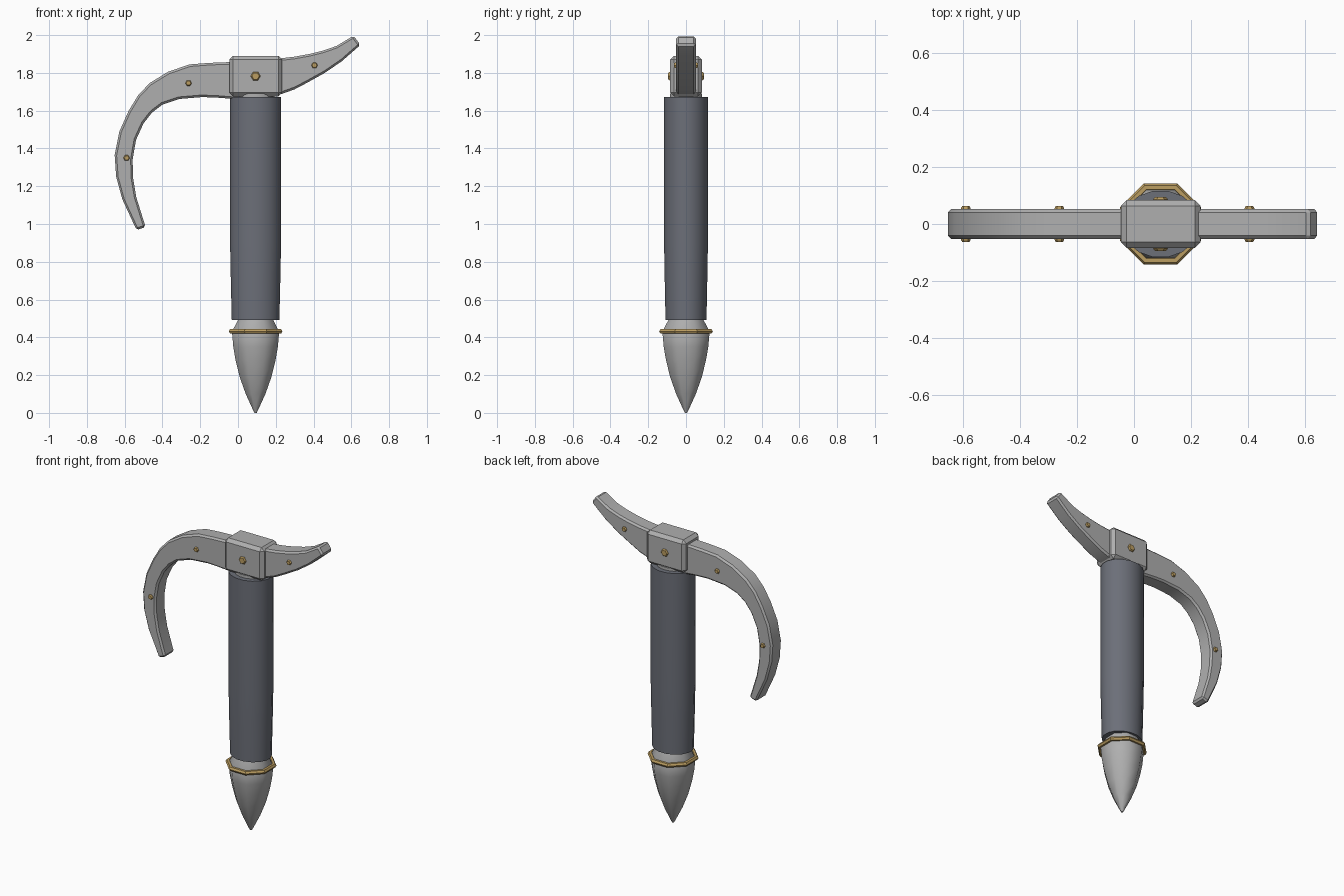
import bpy, bmesh, math
from math import cos, sin, pi, radians

if "Cube" in bpy.data.objects:
    bpy.data.objects.remove(bpy.data.objects["Cube"])

AXIS_X = 0.093


def material(name, rgb):
    m = bpy.data.materials.new(name)
    m.use_nodes = True
    m.diffuse_color = (*rgb, 1)
    m.node_tree.nodes["Principled BSDF"].inputs["Base Color"].default_value = (*rgb, 1)
    return m


steel = material("steel grey", (0.43, 0.43, 0.43))
wrap = material("dark slate", (0.15, 0.16, 0.19))
brass = material("brass", (0.5, 0.34, 0.12))


def finish(name, bm, mat, smooth=None, bevel=0):
    bmesh.ops.recalc_face_normals(bm, faces=bm.faces)
    mesh = bpy.data.meshes.new(name)
    bm.to_mesh(mesh)
    bm.free()
    obj = bpy.data.objects.new(name, mesh)
    bpy.context.collection.objects.link(obj)
    mesh.materials.append(mat)
    bpy.ops.object.select_all(action="DESELECT")
    obj.select_set(True)
    bpy.context.view_layer.objects.active = obj
    if bevel:
        mod = obj.modifiers.new("Chamfer", "BEVEL")
        mod.width, mod.segments = bevel, 1
        mod.limit_method, mod.angle_limit = "ANGLE", radians(40)
        bpy.ops.object.modifier_apply(modifier=mod.name)
    if smooth:
        bpy.ops.object.shade_smooth_by_angle(angle=radians(smooth))
    return obj


def lathe(name, profile, sides, mat, depth=1.0, closed=False, smooth=50):
    """Turn (radius, height) points around the shaft axis."""
    bm = bmesh.new()
    rings = []
    for r, z in profile:
        angles = [(i + 0.5) * 2 * pi / sides for i in range(sides)]
        rr = r / cos(pi / sides)
        rings.append([bm.verts.new((AXIS_X + rr * cos(a), rr * depth * sin(a), z)) for a in angles])
    pairs = list(zip(rings, rings[1:]))
    if closed:
        pairs.append((rings[-1], rings[0]))
    else:
        bm.faces.new(rings[0])
        bm.faces.new(rings[-1])
    for a, b in pairs:
        for i in range(sides):
            j = (i + 1) % sides
            bm.faces.new((a[i], a[j], b[j], b[i]))
    return finish(name, bm, mat, smooth)


def arm(name, upper, lower, half=0.052):
    """Flat curved bar between two edge curves, chamfered all round."""
    bm = bmesh.new()
    rows = []
    for (xa, za), (xb, zb) in zip(upper, lower):
        rows.append([bm.verts.new(p) for p in
                     ((xa, -half, za), (xa, half, za), (xb, half, zb), (xb, -half, zb))])
    bm.faces.new(rows[0])
    bm.faces.new(rows[-1])
    for a, b in zip(rows, rows[1:]):
        for i in range(4):
            j = (i + 1) % 4
            bm.faces.new((a[i], a[j], b[j], b[i]))
    return finish(name, bm, steel, 30, 0.011)


def bolts(name, x, z, radius, reach):
    """Hexagonal bolt passing through, with a head on both sides."""
    bm = bmesh.new()
    rings = []
    for y, s in ((-reach, 0.75), (0.008 - reach, 1), (reach - 0.008, 1), (reach, 0.75)):
        rings.append([bm.verts.new((x + s * radius * cos(i * pi / 3), y, z + s * radius * sin(i * pi / 3)))
                      for i in range(6)])
    bm.faces.new(rings[0])
    bm.faces.new(rings[-1])
    for a, b in zip(rings, rings[1:]):
        for i in range(6):
            j = (i + 1) % 6
            bm.faces.new((a[i], a[j], b[j], b[i]))
    finish(name, bm, brass)


# Spike, ring and shaft
lathe("spike", [(0.006, 0), (0.018, 0.025), (0.052, 0.1), (0.084, 0.19), (0.106, 0.28),
                (0.118, 0.35), (0.125, 0.43), (0.094, 0.49), (0.09, 0.52)], 8, steel)
lathe("spike_ring", [(0.128 + 0.014 * cos(i * pi / 3), 0.432 + 0.014 * sin(i * pi / 3))
                     for i in range(6)], 8, brass, closed=True, smooth=None)
lathe("shaft", [(0.126, 0.492), (0.131, 0.7), (0.135, 0.9), (0.135, 1.672)], 16, wrap, depth=0.86)
lathe("shaft_collar", [(0.1, 1.66), (0.1, 1.69)], 16, steel, depth=0.86)

# Central block
bm = bmesh.new()
bmesh.ops.create_cube(bm, size=1)
bmesh.ops.scale(bm, vec=(0.28, 0.168, 0.214), verts=bm.verts)
bmesh.ops.translate(bm, vec=(AXIS_X + 0.001, 0, 1.783), verts=bm.verts)
finish("head_block", bm, steel, bevel=0.02)

# Long hooked arm
arm("hooked_arm",
    [(0.02, 1.858), (-0.045, 1.857), (-0.15, 1.853), (-0.257, 1.845), (-0.37, 1.806), (-0.468, 1.746),
     (-0.53, 1.68), (-0.58, 1.597), (-0.628, 1.49), (-0.653, 1.365), (-0.645, 1.25), (-0.612, 1.13),
     (-0.537, 0.968)],
    [(0.02, 1.66), (-0.034, 1.663), (-0.11, 1.669), (-0.19, 1.672), (-0.31, 1.662), (-0.4, 1.632),
     (-0.455, 1.59), (-0.5, 1.533), (-0.54, 1.445), (-0.558, 1.34), (-0.555, 1.24), (-0.538, 1.14),
     (-0.489, 0.984)])

# Short upturned arm
arm("upturned_arm",
    [(0.16, 1.87), (0.225, 1.877), (0.3, 1.886), (0.378, 1.9), (0.45, 1.918), (0.52, 1.942), (0.612, 1.997)],
    [(0.16, 1.675), (0.23, 1.688), (0.3, 1.713), (0.37, 1.75), (0.458, 1.799), (0.55, 1.862), (0.648, 1.948)])

# Brass bolts
bolts("block_bolt", AXIS_X, 1.783, 0.026, 0.094)
for label, x, z in (("hook_tip", -0.59, 1.35), ("hook_root", -0.262, 1.746), ("upturned", 0.405, 1.84)):
    bolts(label + "_bolt", x, z, 0.017, 0.063)
